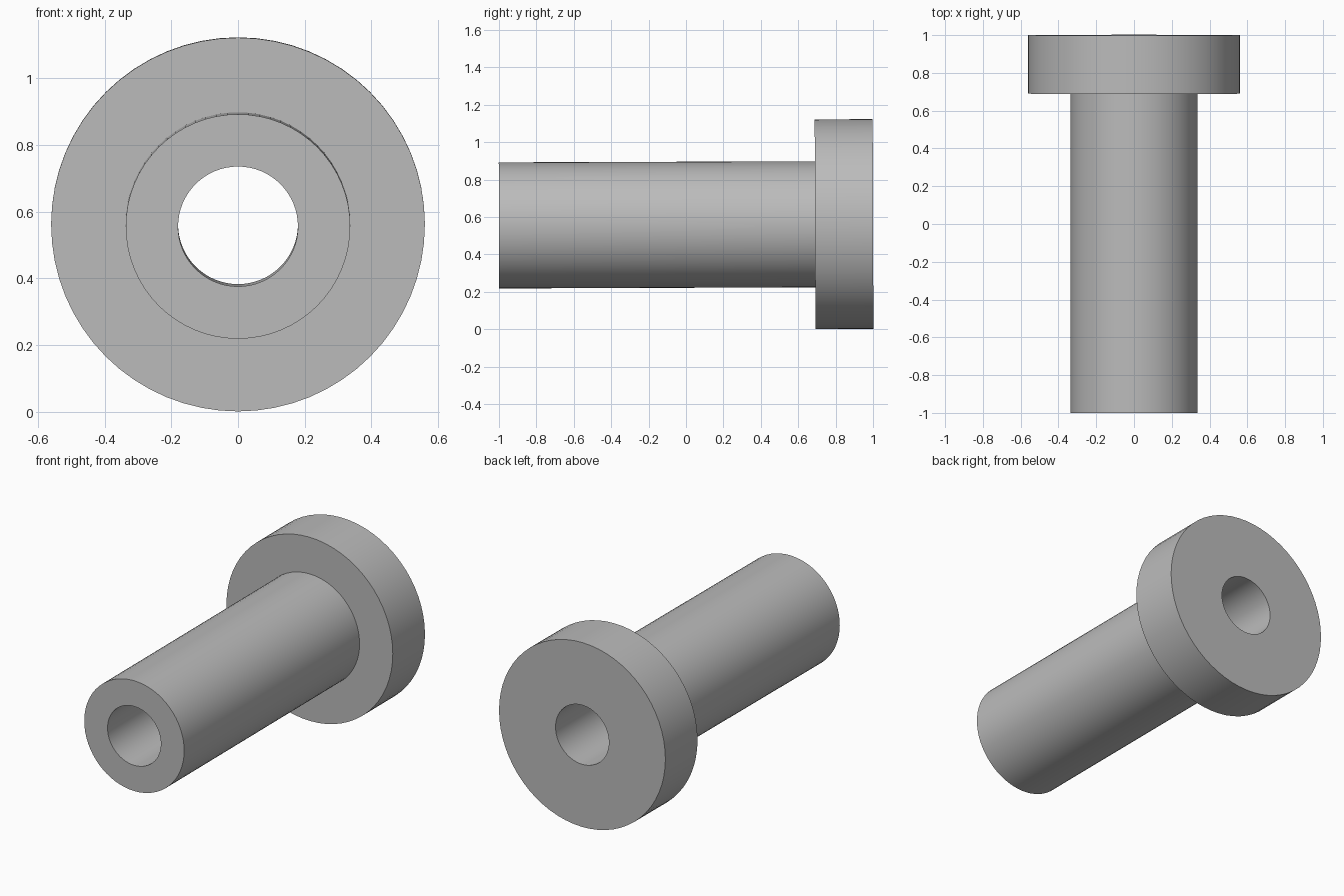
import bpy
import bmesh
import math

cube = bpy.data.objects.get("Cube")
if cube:
    bpy.data.objects.remove(cube, do_unlink=True)

SEGMENTS = 64
BORE, SHAFT, FLANGE = 0.18, 0.337, 0.561   # radii
FRONT, SHOULDER, BACK = -1.0, 0.69, 1.0    # stations along y

# Plain grey material
grey = bpy.data.materials.new("grey")
grey.use_nodes = True
colour = (0.5, 0.5, 0.5, 1)
grey.diffuse_color = colour
grey.node_tree.nodes["Principled BSDF"].inputs["Base Color"].default_value = colour

# Closed half section (radius, y), turned around the y axis
section = [(BORE, FRONT), (SHAFT, FRONT), (SHAFT, SHOULDER),
           (FLANGE, SHOULDER), (FLANGE, BACK), (BORE, BACK)]
bm = bmesh.new()
verts = [bm.verts.new((r, y, 0)) for r, y in section]
edges = [bm.edges.new((v, verts[(i + 1) % len(verts)])) for i, v in enumerate(verts)]
bmesh.ops.spin(bm, geom=verts + edges, cent=(0, 0, 0), axis=(0, 1, 0),
               angle=math.tau, steps=SEGMENTS, use_merge=False)
bmesh.ops.remove_doubles(bm, verts=bm.verts, dist=1e-4)
bmesh.ops.recalc_face_normals(bm, faces=bm.faces)

mesh = bpy.data.meshes.new("flanged_bushing")
bm.to_mesh(mesh)
bm.free()
mesh.materials.append(grey)

# Place the bushing with its very slight upward pitch
bushing = bpy.data.objects.new("flanged_bushing", mesh)
bpy.context.collection.objects.link(bushing)
bushing.location.z = 0.559
bushing.rotation_euler.x = 0.0035

# Smooth walls, sharp rims
bpy.ops.object.select_all(action="DESELECT")
bushing.select_set(True)
bpy.context.view_layer.objects.active = bushing
bpy.ops.object.shade_smooth_by_angle(angle=math.radians(30))
